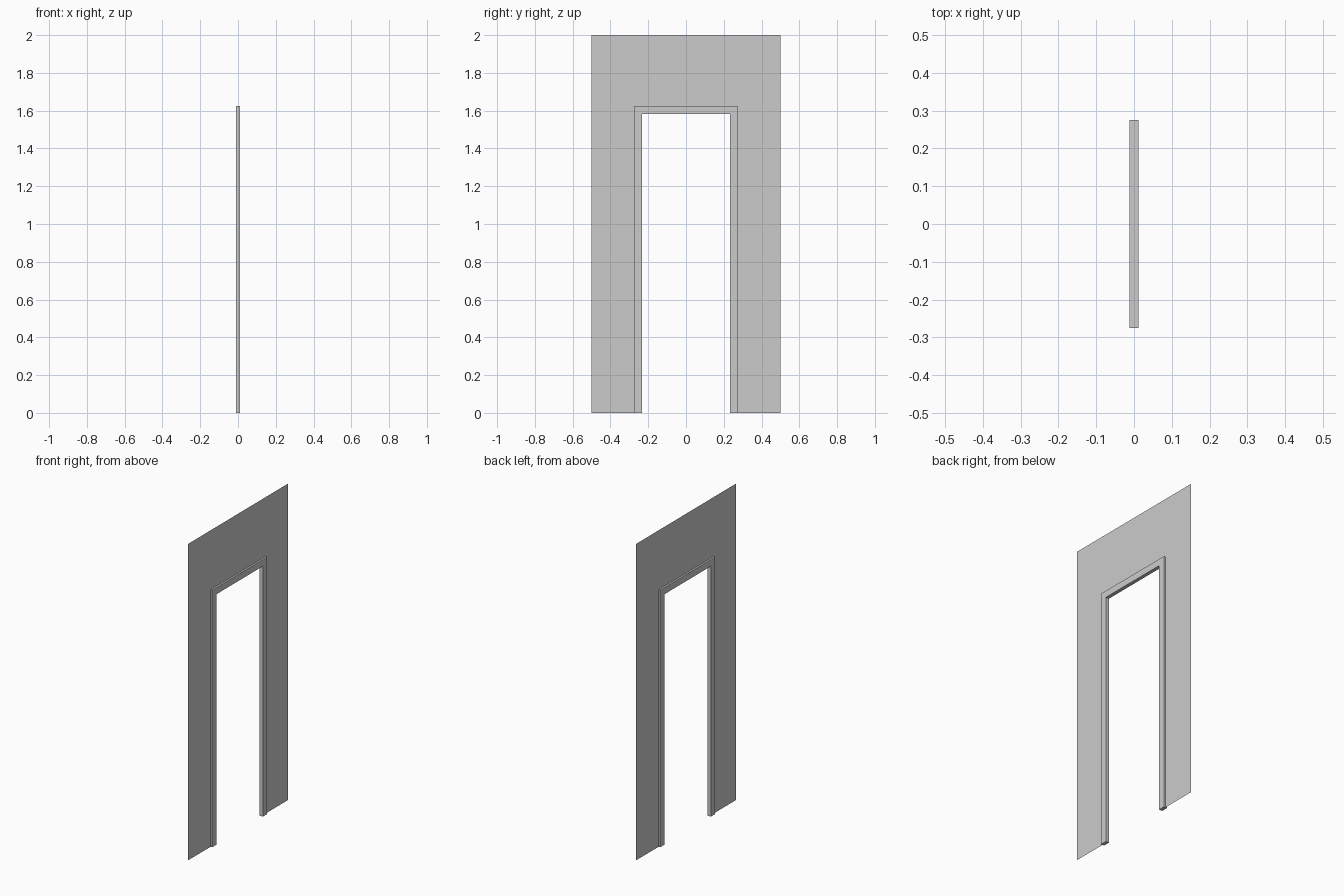
import bpy
import bmesh

if "Cube" in bpy.data.objects:
    bpy.data.objects.remove(bpy.data.objects["Cube"])

OUT_W, OUT_H = 0.275, 1.625   # frame outer half width / height
IN_W, IN_H = 0.233, 1.583     # clear opening half width / height
DEPTH = 0.023                 # frame thickness along x


def arch_panel(name, outer, inner, depth=0.0):
    """Flat door-shaped arch in the YZ plane, optionally given thickness."""
    (ow, oh), (iw, ih) = outer, inner
    pts = [(-ow, 0), (-ow, oh), (ow, oh), (ow, 0),
           (iw, 0), (iw, ih), (-iw, ih), (-iw, 0)]
    bm = bmesh.new()
    face = bm.faces.new([bm.verts.new((-depth / 2, y, z)) for y, z in pts])
    if depth:
        ext = bmesh.ops.extrude_face_region(bm, geom=[face], use_keep_orig=True)
        verts = [v for v in ext["geom"] if isinstance(v, bmesh.types.BMVert)]
        bmesh.ops.translate(bm, vec=(depth, 0, 0), verts=verts)
        bmesh.ops.recalc_face_normals(bm, faces=bm.faces)
    mesh = bpy.data.meshes.new(name)
    bm.to_mesh(mesh)
    bm.free()
    obj = bpy.data.objects.new(name, mesh)
    bpy.context.collection.objects.link(obj)
    return obj


# Thin wall sheet, open where the doorway sits
arch_panel("wall", (0.5, 2.0), (OUT_W, OUT_H))

# Solid trim around the opening, standing proud on both sides
arch_panel("door_frame", (OUT_W, OUT_H), (IN_W, IN_H), DEPTH)
